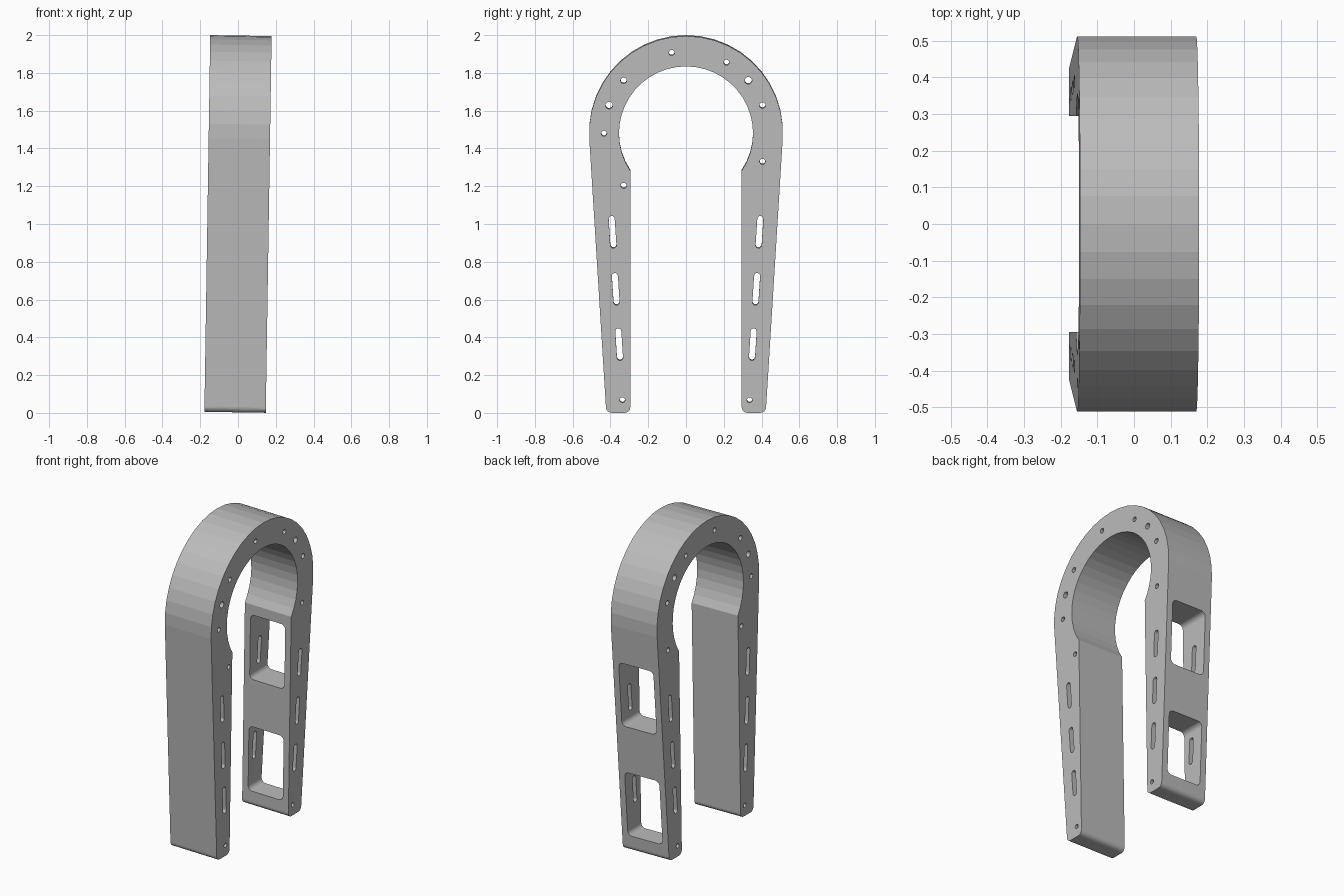
import bpy, bmesh, math
from mathutils import Matrix

if "Cube" in bpy.data.objects:
    bpy.data.objects.remove(bpy.data.objects["Cube"])

W = 0.325                                   # body width along x

grey = bpy.data.materials.new("plain grey")
grey.diffuse_color = (0.50, 0.50, 0.50, 1)
grey.use_nodes = True
grey.node_tree.nodes["Principled BSDF"].inputs["Base Color"].default_value = grey.diffuse_color


def arc(cy, cz, r, a0, a1, n):
    """Points on an arc, angles in degrees."""
    return [(cy + r * math.cos(math.radians(a0 + (a1 - a0) * i / n)),
             cz + r * math.sin(math.radians(a0 + (a1 - a0) * i / n))) for i in range(n + 1)]


def prism(bm, pts, axis, start, end):
    """Extrude an outline along x (points are y, z) or along y (points are x, z)."""
    def place(p, d):
        return (d, p[0], p[1]) if axis == 'x' else (p[0], d, p[1])
    face = bm.faces.new([bm.verts.new(place(p, start)) for p in pts])
    ext = bmesh.ops.extrude_face_region(bm, geom=[face])
    move = place((0, 0), end - start)
    bmesh.ops.translate(bm, vec=move, verts=[g for g in ext['geom'] if isinstance(g, bmesh.types.BMVert)])


def make(name, bm):
    bmesh.ops.recalc_face_normals(bm, faces=bm.faces)
    mesh = bpy.data.meshes.new(name)
    bm.to_mesh(mesh)
    bm.free()
    mesh.materials.append(grey)
    ob = bpy.data.objects.new(name, mesh)
    bpy.context.collection.objects.link(ob)
    return ob


def slot(p0, p1, r):
    """Long hole with round ends."""
    a = math.degrees(math.atan2(p1[1] - p0[1], p1[0] - p0[0]))
    return arc(*p1, r, a - 90, a + 90, 8) + arc(*p0, r, a + 90, a + 270, 8)


# horseshoe outline: outer arch, left leg, inner arch, right leg
Z0, R, CZ = 0.003, 0.513, 1.4845
r_in, cz_in, y_in = 0.355, 1.482, 0.295
tilt = 3.6
drop = math.degrees(math.acos(y_in / r_in))
c = 0.03                                    # foot corner radius
outline = arc(0, CZ, R, -tilt, 180 + tilt, 22)
outline += arc(-0.424 + c, Z0 + c, c, 180 + tilt, 270, 6)
outline += arc(-y_in - c, Z0 + c, c, 270, 360, 6)
outline += arc(0, cz_in, r_in, 180 + drop, -drop, 30)
outline += arc(y_in + c, Z0 + c, c, 180, 270, 6)
outline += arc(0.424 - c, Z0 + c, c, 270, 360 - tilt, 6)
bm = bmesh.new()
prism(bm, outline, 'x', -W / 2, W / 2)
body = make("horseshoe_frame", bm)

# round holes and slots through the width
bm = bmesh.new()
holes = [(-.076, 1.909, .015), (.214, 1.858, .015), (.33, 1.762, .019), (.405, 1.631, .016),
         (.405, 1.333, .015), (-.33, 1.762, .016), (-.407, 1.631, .019), (-.434, 1.482, .015),
         (-.33, 1.206, .015), (-.337, .07, .014), (.337, .07, .014)]
for y, z, r in holes:
    prism(bm, arc(y, z, r, 0, 337.5, 15), 'x', -0.4, 0.4)
for s in (-1, 1):
    for y, z in ((.389, .96), (.372, .658), (.354, .365)):
        prism(bm, slot((s * (y - .0045), z - .069), (s * (y + .0045), z + .069), .016), 'x', -0.4, 0.4)
hole_cutter = make("hole_cutter", bm)

# two windows through the rear leg
bm = bmesh.new()
hx, q = 0.122, 0.03
for z0, z1 in ((.10, .51), (.81, 1.22)):
    rect = []
    for x, z, a in ((hx - q, z1 - q, 0), (-hx + q, z1 - q, 90), (-hx + q, z0 + q, 180), (hx - q, z0 + q, 270)):
        rect += arc(x, z, q, a, a + 90, 6)
    prism(bm, rect, 'y', 0.1, 0.8)
window_cutter = make("window_cutter", bm)

# cut, then lean the whole part slightly
for cutter in (hole_cutter, window_cutter):
    m = body.modifiers.new(cutter.name, 'BOOLEAN')
    m.operation, m.solver, m.object = 'DIFFERENCE', 'EXACT', cutter
bpy.context.view_layer.update()
cut = bpy.data.meshes.new_from_object(body.evaluated_get(bpy.context.evaluated_depsgraph_get()))
body.modifiers.clear()
body.data = cut
pivot = Matrix.Translation((0, 0, 1))
cut.transform(pivot @ Matrix.Rotation(0.0155, 4, 'Y') @ pivot.inverted())
for cutter in (hole_cutter, window_cutter):
    bpy.data.objects.remove(cutter)
